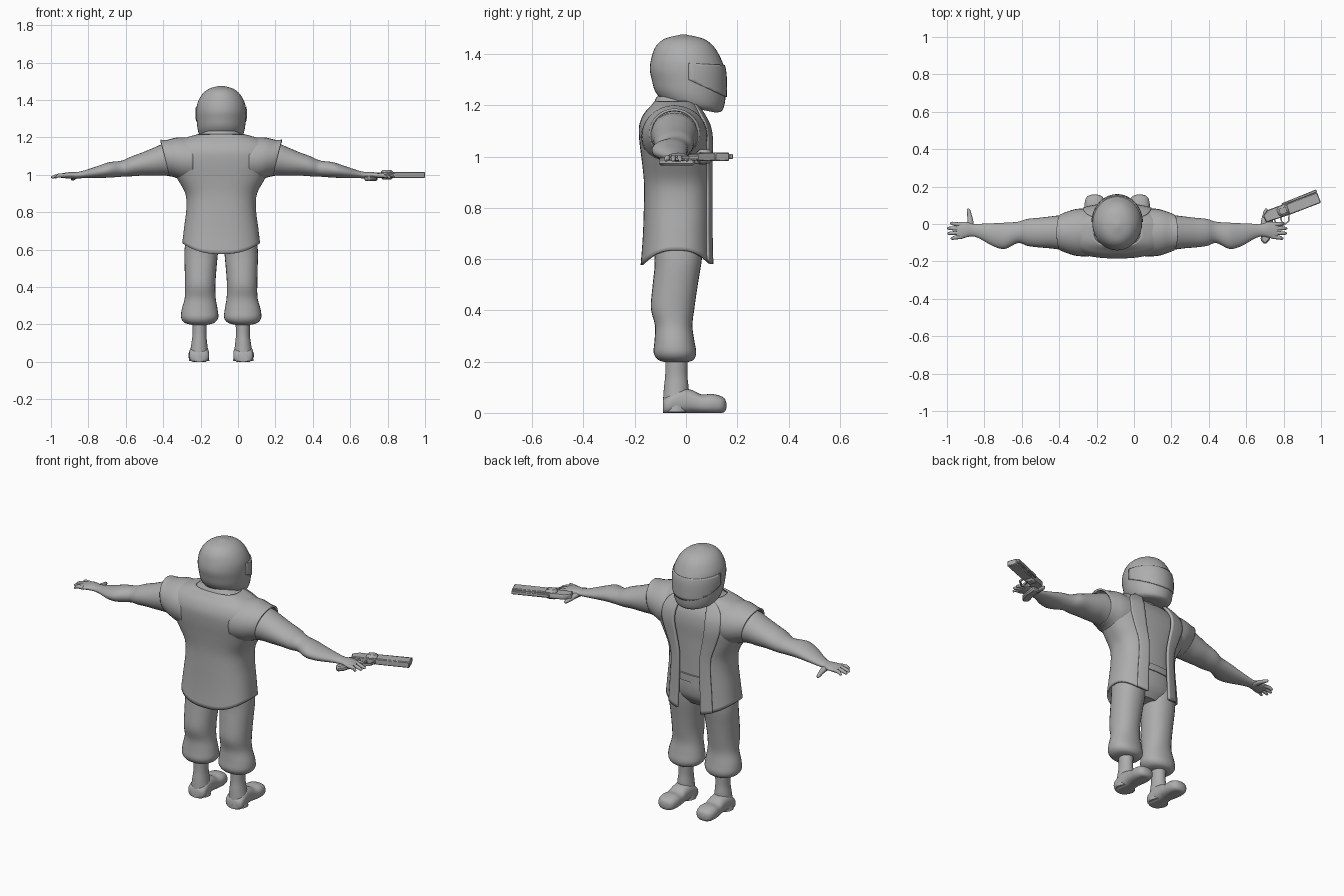
import bpy, bmesh, math
from mathutils import Vector

CX = -0.09  # the figure stands left of centre because of the held weapon
GREY = bpy.data.materials.new("plain grey")
GREY.diffuse_color = (0.42, 0.42, 0.42, 1)


def finish(name, bm):
    bmesh.ops.recalc_face_normals(bm, faces=bm.faces)
    me = bpy.data.meshes.new(name)
    bm.to_mesh(me)
    bm.free()
    me.materials.append(GREY)
    ob = bpy.data.objects.new(name, me)
    bpy.context.collection.objects.link(ob)
    return ob


def spline(rows, sub):
    """Catmull-Rom interpolation of section rows."""
    out = []
    for i in range(len(rows) - 1):
        a, b, c, d = (rows[max(0, min(len(rows) - 1, i + k))] for k in (-1, 0, 1, 2))
        for s in range(sub):
            t = s / sub
            out.append([0.5 * (2*q + (r-p)*t + (2*p-5*q+4*r-w)*t*t + (3*q-p-3*r+w)*t**3)
                        for p, q, r, w in zip(a, b, c, d)])
    return out + [list(rows[-1])]


def loft(name, axis, rows, side=1, n=28, p=1.0, grow=0.0, arc=None, cap=True,
         hem=0.0, sub=4, floor=None, cuts=()):
    """Skin over sections (pos, c1, c2, r1, r2[, tilt]) along an axis."""
    bm = bmesh.new()
    rows = spline([tuple(r) + (0,) * (6 - len(r)) for r in rows], sub)
    a0, a1 = arc or (0, 360)
    count = n + 1 if arc else n
    rings = []
    for pos, c1, c2, r1, r2, tilt in rows:
        ring = []
        for i in range(count):
            a = math.radians(a0 + (a1 - a0) * i / n)
            c, s = math.cos(a), math.sin(a)
            u = c1 + (r1 + grow) * math.copysign(abs(c) ** p, c)
            dv = (r2 + grow) * math.copysign(abs(s) ** p, s)
            w = pos + tilt * dv - hem * s * s * max(0, min(1, (0.78 - pos) / 0.15))
            v = c2 + dv
            x, y, z = {'z': (u, v, w), 'x': (w, u, v), 'y': (u, w, v)}[axis]
            if floor is not None:
                z = max(z, floor)
            ring.append(bm.verts.new((CX + side * x, y, z)))
        rings.append(ring)
    for r, q in zip(rings, rings[1:]):
        for i in range(n):
            j = (i + 1) % count
            bm.faces.new((r[i], r[j], q[j], q[i]))
    if cap and not arc:
        bm.faces.new(rings[0])
        bm.faces.new(rings[-1])
    for co, no in cuts:
        bmesh.ops.bisect_plane(bm, geom=bm.verts[:] + bm.edges[:] + bm.faces[:],
                               plane_co=co, plane_no=no, clear_outer=True)
    return finish(name, bm)


def thicken(ob, t):
    m = ob.modifiers.new("thickness", 'SOLIDIFY')
    m.thickness = t


def prism(name, pts, z0, z1, bevel=0.004):
    """Outline in the ground plane, raised from z0 to z1."""
    bm = bmesh.new()
    f = bm.faces.new([bm.verts.new((x, y, z0)) for x, y in pts])
    ext = bmesh.ops.extrude_face_region(bm, geom=[f])['geom']
    bmesh.ops.translate(bm, vec=(0, 0, z1 - z0),
                        verts=[g for g in ext if isinstance(g, bmesh.types.BMVert)])
    ob = finish(name, bm)
    if bevel:
        ob.modifiers.new("edge", 'BEVEL').width = bevel
    return ob


# Helmet and visor
helmet = [(1.19, 0, .024, .09, .095, -.2), (1.205, 0, .02, .112, .122, -.2),
          (1.24, 0, .015, .125, .138, -.15), (1.29, 0, .011, .131, .144, -.06),
          (1.34, 0, .005, .133, .146), (1.385, 0, 0, .126, .135),
          (1.43, 0, -.005, .102, .113), (1.46, 0, -.008, .065, .075), (1.476, 0, -.01, .01, .01)]
loft("helmet", 'z', helmet, n=40)
visor = loft("visor", 'z', helmet, n=40, grow=.005, cap=False, cuts=[
    ((0, 0, 1.365), (0, .05, 1)), ((0, .01, 1.3), (0, -1, 0)), ((0, .01, 1.30), (0, -.45, -1))])
thicken(visor, .008)
loft("neck", 'z', [(1.12, 0, -.04, .09, .08), (1.19, 0, -.032, .075, .072), (1.26, 0, -.02, .072, .07)])

# Torso: shirt, open coat, lapels, collar
torso = [(.635, 0, -.037, .208, .14), (.72, 0, -.034, .198, .134), (.82, 0, -.032, .186, .132),
         (.9, 0, -.032, .192, .132), (.98, 0, -.036, .235, .136), (1.06, 0, -.04, .275, .142),
         (1.12, 0, -.045, .275, .138), (1.165, 0, -.048, .25, .118), (1.195, 0, -.045, .2, .095),
         (1.217, 0, -.042, .125, .08)]
loft("shirt", 'z', torso[1:], p=.8, grow=-.022)
coat = loft("open_coat", 'z', torso, n=60, p=.8, arc=(108, 432), hem=.06)
thicken(coat, .01)
for s in (1, -1):
    lapel = loft("coat_lapel", 'z', torso, side=s, n=8, p=.8, grow=.008, arc=(55, 75), hem=.06)
    thicken(lapel, .014)
loft("collar", 'z', [(1.2, 0, -.042, .13, .085), (1.222, 0, -.04, .1, .08), (1.235, 0, -.037, .088, .076)],
     cap=False)
loft("hips", 'z', [(.59, 0, -.035, .1, .07), (.64, 0, -.035, .17, .105), (.7, 0, -.034, .18, .115),
                   (.77, 0, -.032, .17, .112)], p=.85)
loft("belt", 'z', [(.735, 0, -.033, .178, .12), (.775, 0, -.033, .174, .12)], p=.85, sub=1)

for s in (1, -1):
    # Cap sleeve of the coat
    sleeve = loft("cap_sleeve", 'x', [(.15, -.045, 1.08, .13, .118), (.22, -.045, 1.085, .125, .115, .1),
                                      (.27, -.045, 1.087, .11, .1, .2), (.3, -.045, 1.09, .098, .098, .25)],
                  side=s, cap=False)
    thicken(sleeve, .01)
    # Bare arm with palm
    loft("arm", 'x', [(.2, -.045, 1.08, .1, .095), (.3, -.045, 1.082, .092, .086), (.36, -.045, 1.07, .085, .075),
                      (.42, -.046, 1.058, .079, .062), (.48, -.045, 1.045, .072, .053),
                      (.53, -.045, 1.033, .057, .043), (.6, -.063, 1.026, .07, .041),
                      (.66, -.058, 1.015, .062, .032), (.73, -.04, 1.003, .041, .021),
                      (.77, -.033, .998, .033, .017), (.805, -.03, .998, .041, .017),
                      (.84, -.035, .996, .046, .014), (.86, -.036, .995, .042, .01)], side=s)
    # Fingers and thumb
    for k, tip in enumerate((.895, .91, .908, .89)):
        y0, y1 = -.003 - .022 * k, .004 - .027 * k
        loft("finger", 'x', [(.835, y0, .996, .011, .011), (.87, (y0 + y1) / 2, .996, .0105, .0105),
                             (tip - .008, y1, .988, .008, .008), (tip, y1, .987, .002, .002)],
             side=s, n=10, sub=2)
    loft("thumb", 'y', [(-.025, .785, .992, .02, .014), (.015, .785, .988, .016, .013),
                        (.05, .79, .981, .012, .011), (.075, .795, .977, .009, .009),
                        (.084, .797, .976, .002, .002)], side=s, n=10, sub=2)
    # Baggy trouser leg gathered above the ankle
    loft("trouser_leg", 'z', [(.71, .095, -.035, .085, .105), (.6, .106, -.03, .09, .092),
                              (.5, .11, -.042, .085, .088), (.41, .112, -.052, .081, .085),
                              (.34, .112, -.048, .083, .073), (.28, .115, -.045, .096, .078),
                              (.235, .115, -.043, .099, .083), (.208, .116, -.04, .078, .07),
                              (.198, .116, -.038, .04, .045)], side=s, p=.92)
    # Boot: shaft and foot
    loft("boot_shaft", 'z', [(.23, .116, -.037, .04, .044), (.15, .116, -.038, .037, .043),
                             (.1, .117, -.038, .042, .048), (.04, .118, -.04, .05, .05),
                             (.004, .118, -.04, .055, .05)], side=s)
    loft("boot_foot", 'y', [(-.09, .118, .025, .035, .025), (-.075, .118, .03, .052, .036),
                            (-.03, .118, .045, .052, .05), (.02, .118, .045, .05, .045),
                            (.06, .119, .035, .052, .037), (.1, .12, .035, .055, .039),
                            (.135, .12, .032, .048, .034), (.152, .12, .03, .032, .024),
                            (.158, .12, .028, .008, .008)], side=s, p=.8, floor=0)

# Handgun lying on its side in the right hand: d along the barrel, q across it
D = Vector((.934, .358))
Q = Vector((-.358, .934))


def gun(*pts):
    return [Vector((.707, .04)) + D * d + Q * q for d, q in pts]


prism("gun_barrel", gun((.12, -.036), (.3, -.036), (.3, .024), (.12, .024)), .982, 1.016)
prism("gun_rib", gun((.1, .024), (.3, .024), (.3, .04), (.1, .036)), .99, 1.01, .003)
prism("gun_frame", gun((-.01, -.03), (.13, -.036), (.13, .028), (.02, .03), (-.015, .01)), .984, 1.012)
prism("gun_drum", gun((.065, -.03), (.125, -.03), (.125, .024), (.065, .024)), .974, 1.027, .012)
prism("gun_grip", [(.695, .03), (.745, .035), (.74, -.04), (.725, -.085), (.7, -.11), (.675, -.085), (.69, -.03)],
      .966, .994, .007)
outer = [(.03, -.03), (.035, -.07), (.06, -.082), (.105, -.07), (.12, -.036)]
inner = [(.113, -.036), (.1, -.064), (.06, -.075), (.042, -.066), (.038, -.03)]
prism("trigger_guard", gun(*(outer + inner)), .99, 1.002, 0)
prism("gun_trigger", gun((.065, -.03), (.075, -.03), (.07, -.06), (.064, -.06)), .992, 1.0, 0)

# Smooth shading with sharp edges kept
bpy.ops.object.select_all(action='SELECT')
bpy.context.view_layer.objects.active = visor
bpy.ops.object.shade_smooth_by_angle(angle=math.radians(40))
